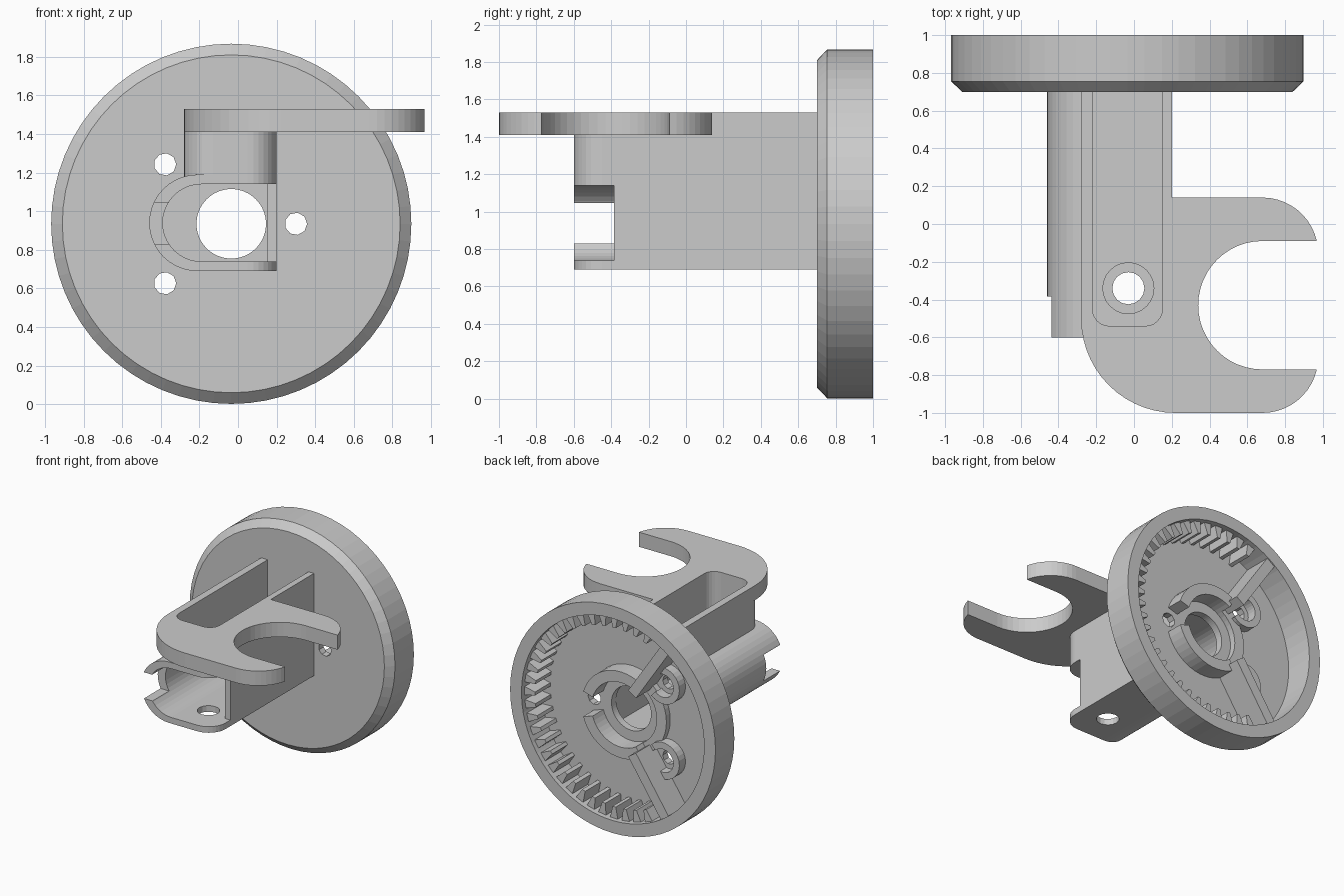
import bpy, bmesh
from math import sin, cos, pi, radians

if "Cube" in bpy.data.objects:
    bpy.data.objects.remove(bpy.data.objects["Cube"])

CX, CZ = -0.035, 0.935   # disc axis


def prism(name, pts, axis, a, b):
    """Extrude a 2D outline along y (points are x,z) or z (points are x,y)."""
    bm = bmesh.new()
    place = (lambda p, t: (p[0], t, p[1])) if axis == 'y' else (lambda p, t: (p[0], p[1], t))
    lo = [bm.verts.new(place(p, a)) for p in pts]
    hi = [bm.verts.new(place(p, b)) for p in pts]
    n = len(pts)
    bm.faces.new(lo)
    bm.faces.new(hi[::-1])
    for i in range(n):
        bm.faces.new((lo[i], hi[i], hi[(i + 1) % n], lo[(i + 1) % n]))
    return finish(name, bm)


def finish(name, bm):
    bmesh.ops.recalc_face_normals(bm, faces=bm.faces[:])
    me = bpy.data.meshes.new(name)
    bm.to_mesh(me)
    bm.free()
    ob = bpy.data.objects.new(name, me)
    bpy.context.collection.objects.link(ob)
    return ob


def arc(cx, cy, r, a0, a1, n=12):
    return [(cx + r * cos(radians(a0 + (a1 - a0) * i / n)),
             cy + r * sin(radians(a0 + (a1 - a0) * i / n))) for i in range(n + 1)]


def circle(cx, cy, r, n):
    return arc(cx, cy, r, 0, 360, n)[:-1]


def rect(x0, x1, y0, y1):
    return [(x0, y0), (x1, y0), (x1, y1), (x0, y1)]


def sector(name, cx, cz, r0, r1, a0, a1, y0, y1, n=14):
    return prism(name, arc(cx, cz, r1, a0, a1, n) + arc(cx, cz, r0, a1, a0, n), 'y', y0, y1)


def boolean(ob, tool, op='DIFFERENCE'):
    tool.hide_render = True
    m = ob.modifiers.new('bool', 'BOOLEAN')
    m.operation, m.solver, m.object = op, 'EXACT', tool
    bpy.context.view_layer.objects.active = ob
    bpy.ops.object.modifier_apply(modifier=m.name)
    bpy.data.objects.remove(tool)


# Round cup-shaped disc, turned from a profile (radius, y)
prof = [(.18, .70), (.875, .70), (.933, .755), (.933, 1), (.83, 1), (.83, .76), (.18, .76)]
N = 64
bm = bmesh.new()
rings = [[bm.verts.new((CX + r * cos(2 * pi * i / N), y, CZ + r * sin(2 * pi * i / N)))
          for r, y in prof] for i in range(N)]
for i in range(N):
    p, q = rings[i], rings[(i + 1) % N]
    for j in range(len(prof)):
        k = (j + 1) % len(prof)
        bm.faces.new((p[j], p[k], q[k], q[j]))
disc = finish('disc', bm)
screw_spots = [(CX + .335, CZ), (CX - .343, CZ + .308), (CX - .343, CZ - .308)]
for x, z in screw_spots:
    boolean(disc, prism('screw_cutter', circle(x, z, .058, 9), 'y', .6, .9))

# Internal gear teeth on the +x side
for i in range(-15, 16):
    a = i * 7.4
    tooth = [(CX + r * cos(radians(a + d)), CZ + r * sin(radians(a + d)))
             for r, d in ((.84, -2.5), (.735, -1.1), (.735, 1.1), (.84, 2.5))]
    prism('gear_tooth', tooth, 'y', .755, .96)

# Ribs, hub collars and screw bosses inside the cup, mirrored top and bottom
for s in (1, -1):
    c, n = cos(radians(124)), s * sin(radians(124))
    rib = [(CX + r * c - t * n, CZ + r * n + t * c)
           for r, t in ((.3, -.042), (.845, -.042), (.845, .042), (.3, .042))]
    prism('rib', rib, 'y', .755, .99)
    sector('hub_collar', CX, CZ, .265, .354, s * 17, s * 122, .755, .90)
    sector('screw_boss', CX - .343, CZ + s * .308, .095, .15, 45, 315, .755, .84, 20)
sector('low_collar', CX, CZ, .265, .354, 122, 238, .755, .81)

# Bracket: D-section tube with rounded free corner
tube = [(.2, .69), (.2, 1.19)] + arc(-.21, .94, .25, 90, 270, 20)
bracket = prism('bracket', tube, 'y', -.6, .72)
corner = [(.25, -.65), (.25, -.45), (.2, -.45)] + arc(.05, -.45, .15, 0, -90, 8) + [(.05, -.65)]
boolean(bracket, prism('corner_cutter', corner, 'z', .5, 1.3))

# Upper box of the bracket
box = ([(.2, .72), (-.28, .72)] + arc(-.13, -.45, .15, 180, 270, 8)
       + arc(.05, -.45, .15, 270, 360, 8))
boolean(bracket, prism('upper_box', box, 'z', 1.0, 1.47), 'UNION')

# Fork plate on top, joined to the box walls
fork = ([(-.28, .14)] + arc(.22, -.5, .5, 180, 270, 14)
        + arc(.68, -.705, .295, 270, 347, 10) + [(.965, -.77)]
        + arc(.68, -.43, .34, 270, 90, 24) + [(.965, -.09)]
        + arc(.68, -.155, .295, 13, 90, 10))
boolean(bracket, prism('fork', fork, 'z', 1.41, 1.53), 'UNION')
boolean(bracket, prism('wall_top', rect(-.28, .2, .0, .72), 'z', 1.3, 1.53), 'UNION')

# Hollows: tube bore, top pocket, side openings and pin holes
bore = [(.15, .74), (.15, 1.14)] + arc(-.19, .94, .2, 90, 270, 20)
boolean(bracket, prism('bore_cutter', bore, 'y', -.8, .75))
pocket = ([(.15, .70), (-.22, .70)] + arc(-.13, -.45, .09, 180, 270, 6)
          + arc(.06, -.45, .09, 270, 360, 6))
boolean(bracket, prism('pocket_cutter', pocket, 'z', 1.19, 1.7))
boolean(bracket, prism('side_cutter', rect(.1, .3, -.8, -.385), 'z', .74, 1.14))
boolean(bracket, prism('notch_cutter', rect(-.6, -.3, -.8, -.385), 'z', .83, 1.045))
boolean(bracket, prism('head_hole_cutter', circle(-.03, -.34, .135, 24), 'z', 1.0, 1.3))
boolean(bracket, prism('pin_hole_cutter', circle(-.03, -.34, .085, 16), 'z', .5, .9))
